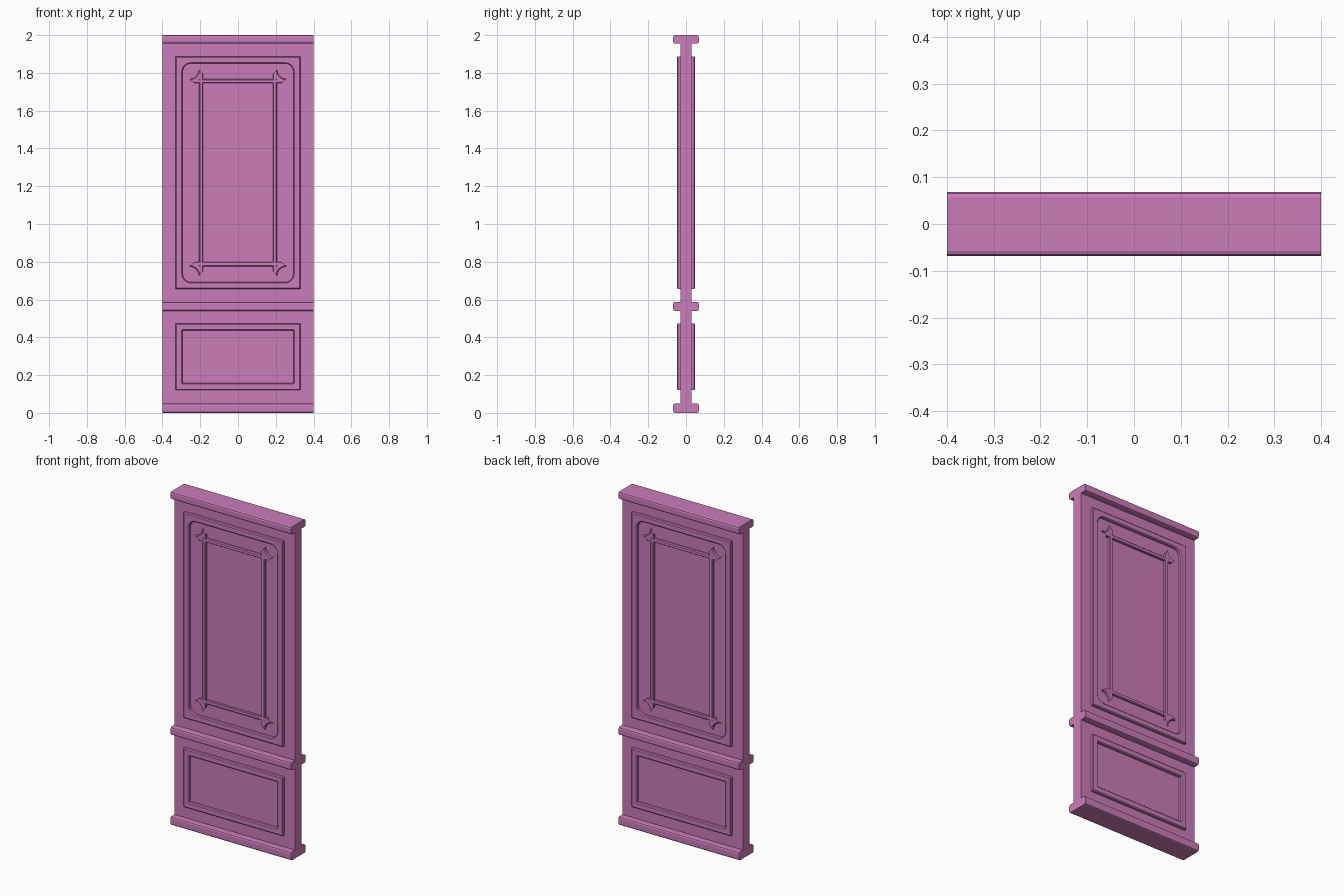
import bpy, bmesh, math

cube = bpy.data.objects.get("Cube")
if cube:
    bpy.data.objects.remove(cube, do_unlink=True)

pink = bpy.data.materials.new("orchid_pink_paint")
pink.use_nodes = True
colour = (0.6, 0.2, 0.48, 1.0)
pink.diffuse_color = colour
pink.node_tree.nodes["Principled BSDF"].inputs["Base Color"].default_value = colour

HALF_WIDTH = 0.4
WALL = 0.03       # half thickness of the flat board
ROOT = 0.022      # mouldings are seated slightly into the board
STEPS = 6         # segments per moulded corner


def finish(name, bm):
    bmesh.ops.remove_doubles(bm, verts=bm.verts, dist=1e-5)
    bmesh.ops.recalc_face_normals(bm, faces=bm.faces)
    mesh = bpy.data.meshes.new(name)
    bm.to_mesh(mesh)
    bm.free()
    mesh.materials.append(pink)
    obj = bpy.data.objects.new(name, mesh)
    bpy.context.collection.objects.link(obj)
    return obj


def bar(name, depth, z0, z1, bevel=0.0):
    """Full-width bar, with its long edges optionally eased."""
    bm = bmesh.new()
    bmesh.ops.create_cube(bm, size=1)
    for v in bm.verts:
        v.co.x *= 2 * HALF_WIDTH
        v.co.y *= 2 * depth
        v.co.z = z0 if v.co.z < 0 else z1
    if bevel:
        long_edges = [e for e in bm.edges
                      if abs(e.verts[0].co.x - e.verts[1].co.x) > 0.1]
        bmesh.ops.bevel(bm, geom=long_edges, offset=bevel, segments=2,
                        profile=0.5, affect='EDGES')
    return finish(name, bm)


def outline(hw, z0, z1, corner):
    """Closed loop in x and z from one top-right corner curve, mirrored."""
    cz, hh = (z0 + z1) / 2, (z1 - z0) / 2
    quarter = corner(hw, hh)
    loop = []
    for sx, sz in ((1, 1), (-1, 1), (-1, -1), (1, -1)):
        points = quarter if sx * sz > 0 else quarter[::-1]
        loop += [(sx * x, cz + sz * z) for x, z in points]
    return loop


def rounded(r):
    def corner(hw, hh):
        angles = [math.pi / 2 * i / STEPS for i in range(STEPS + 1)]
        return [(hw - r + r * math.cos(a), hh - r + r * math.sin(a)) for a in angles]
    return corner


def coved(r, inset):
    """Scooped corner; inset loops keep the same scoop centre."""
    def corner(hw, hh):
        big = r + inset
        start = math.asin(inset / big)
        sweep = math.pi / 2 - 2 * start
        angles = [math.pi / 2 - start - sweep * i / STEPS for i in range(STEPS + 1)]
        return [(hw + inset - big * math.sin(a), hh + inset - big * math.cos(a))
                for a in angles]
    return corner


def moulding(name, rings):
    """Loft closed rings of (outline, depth), repeated on the back."""
    bm = bmesh.new()
    loops = [[bm.verts.new((x, -depth, z)) for x, z in loop] for loop, depth in rings]
    for k, a in enumerate(loops):
        b = loops[(k + 1) % len(loops)]
        for i in range(len(a)):
            j = (i + 1) % len(a)
            bm.faces.new((a[i], a[j], b[j], b[i]))
    obj = finish(name, bm)
    mirror = obj.modifiers.new("front_and_back", 'MIRROR')
    mirror.use_axis = (False, True, False)
    mirror.use_mirror_merge = False
    return obj


def frame(name, z0, z1, border, radius):
    """Raised rectangular frame with a square or rounded opening."""
    hw, ease, top = 0.33, 0.005, 0.048
    square = rounded(0)

    def outer(d):
        return outline(hw - d, z0 + d, z1 - d, square)

    def inner(d):
        d += border
        r = max(radius - (d - border), 0)
        return outline(hw - d, z0 + d, z1 - d, rounded(r))

    moulding(name, [(outer(0), ROOT), (outer(0), top - ease), (outer(ease), top),
                    (inner(-ease), top), (inner(0), top - ease), (inner(0), ROOT)])


# Board and horizontal rails
bar("lower_board", WALL, 0.045, 0.545)
bar("upper_board", WALL, 0.585, 1.957)
bar("base_rail", 0.068, 0.0, 0.05, 0.01)
bar("middle_rail", 0.068, 0.54, 0.588, 0.01)
bar("top_rail", 0.068, 1.955, 2.0, 0.01)

# Raised frames
frame("lower_frame", 0.12, 0.473, 0.037, 0)
frame("upper_frame", 0.655, 1.887, 0.037, 0.045)


# Inner moulding with scooped corners
def scooped(d):
    return outline(0.257 - d, 0.725 + d, 1.818 - d, coved(0.05, d))


moulding("scooped_moulding", [
    (scooped(0), ROOT), (scooped(0), 0.039), (scooped(0.005), 0.044),
    (scooped(0.024), 0.044), (scooped(0.028), 0.04), (scooped(0.028), ROOT)])
